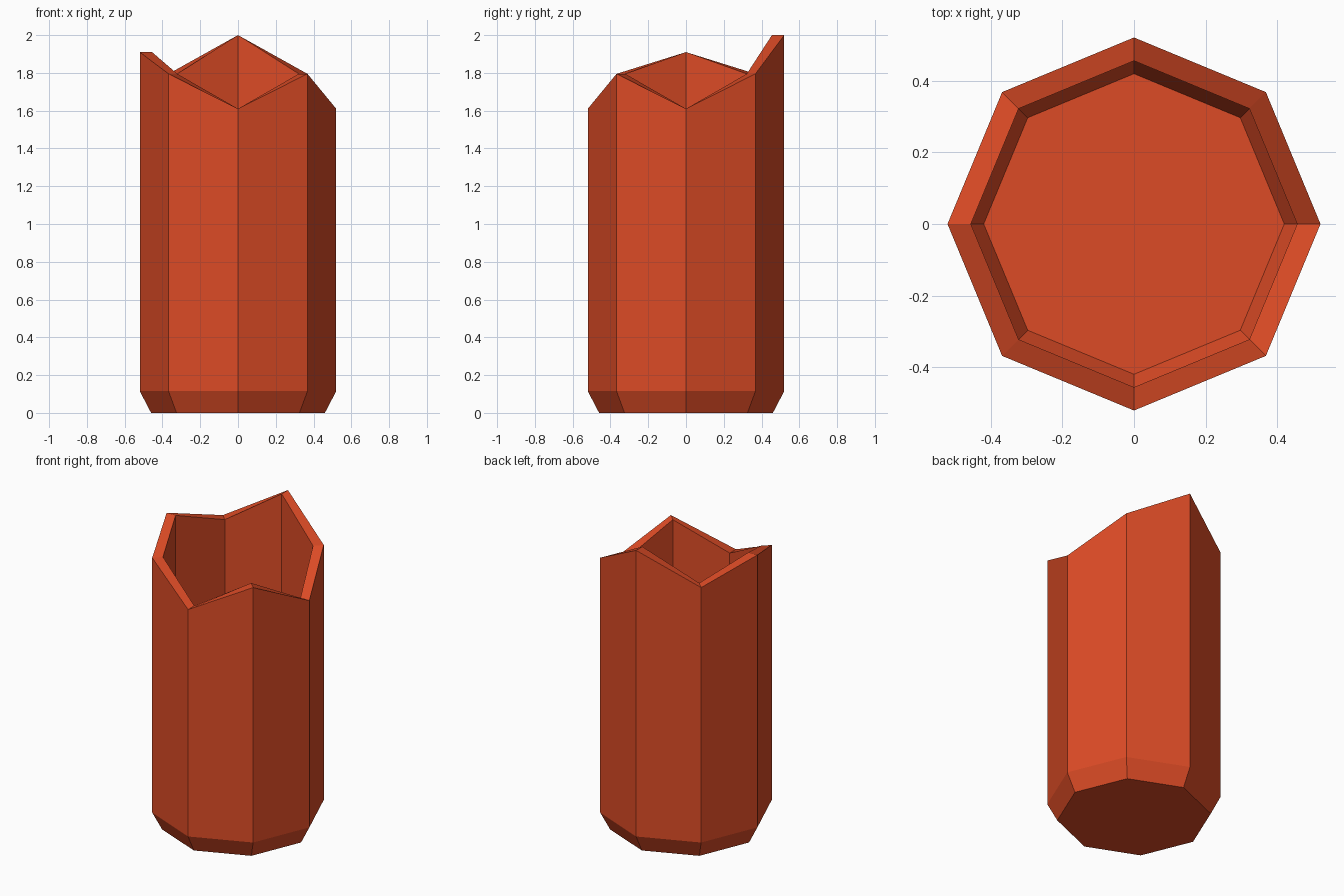
import bpy, bmesh
from math import cos, sin, pi

if "Cube" in bpy.data.objects:
    bpy.data.objects.remove(bpy.data.objects["Cube"], do_unlink=True)

SIDES = 8
OUTER, INNER = 0.52, 0.455
# Jagged rim: heights go anticlockwise, starting at +x
RIM = [1.61, 1.795, 2.0, 1.795, 1.91, 1.795, 1.61, 1.795]


def ring(bm, radius, heights):
    """One octagonal loop with a height for each corner."""
    return [bm.verts.new((radius * cos(2 * pi * i / SIDES),
                          radius * sin(2 * pi * i / SIDES), heights[i]))
            for i in range(SIDES)]


def flat(z):
    return [z] * SIDES


clay = bpy.data.materials.new("terracotta orange")
clay.use_nodes = True
clay.diffuse_color = (0.72, 0.071, 0.019, 1)
bsdf = clay.node_tree.nodes["Principled BSDF"]
bsdf.inputs["Base Color"].default_value = clay.diffuse_color
bsdf.inputs["Roughness"].default_value = 0.8

# Hollow vessel: up the outside, over the rim, down the inside
bm = bmesh.new()
loops = [
    ring(bm, 0.46, flat(0)),        # base
    ring(bm, OUTER, flat(0.115)),   # top of the outer bevel
    ring(bm, OUTER, RIM),
    ring(bm, INNER, RIM),
    ring(bm, INNER, flat(0.129)),   # top of the inner bevel
    ring(bm, 0.419, flat(0.06)),    # inner floor
]
for low, high in zip(loops, loops[1:]):
    for i in range(SIDES):
        j = (i + 1) % SIDES
        bm.faces.new((low[i], low[j], high[j], high[i]))
bm.faces.new(loops[0])
bm.faces.new(loops[-1])
bmesh.ops.recalc_face_normals(bm, faces=bm.faces)

mesh = bpy.data.meshes.new("broken_pot")
bm.to_mesh(mesh)
bm.free()
mesh.materials.append(clay)
bpy.context.collection.objects.link(bpy.data.objects.new("broken_pot", mesh))
